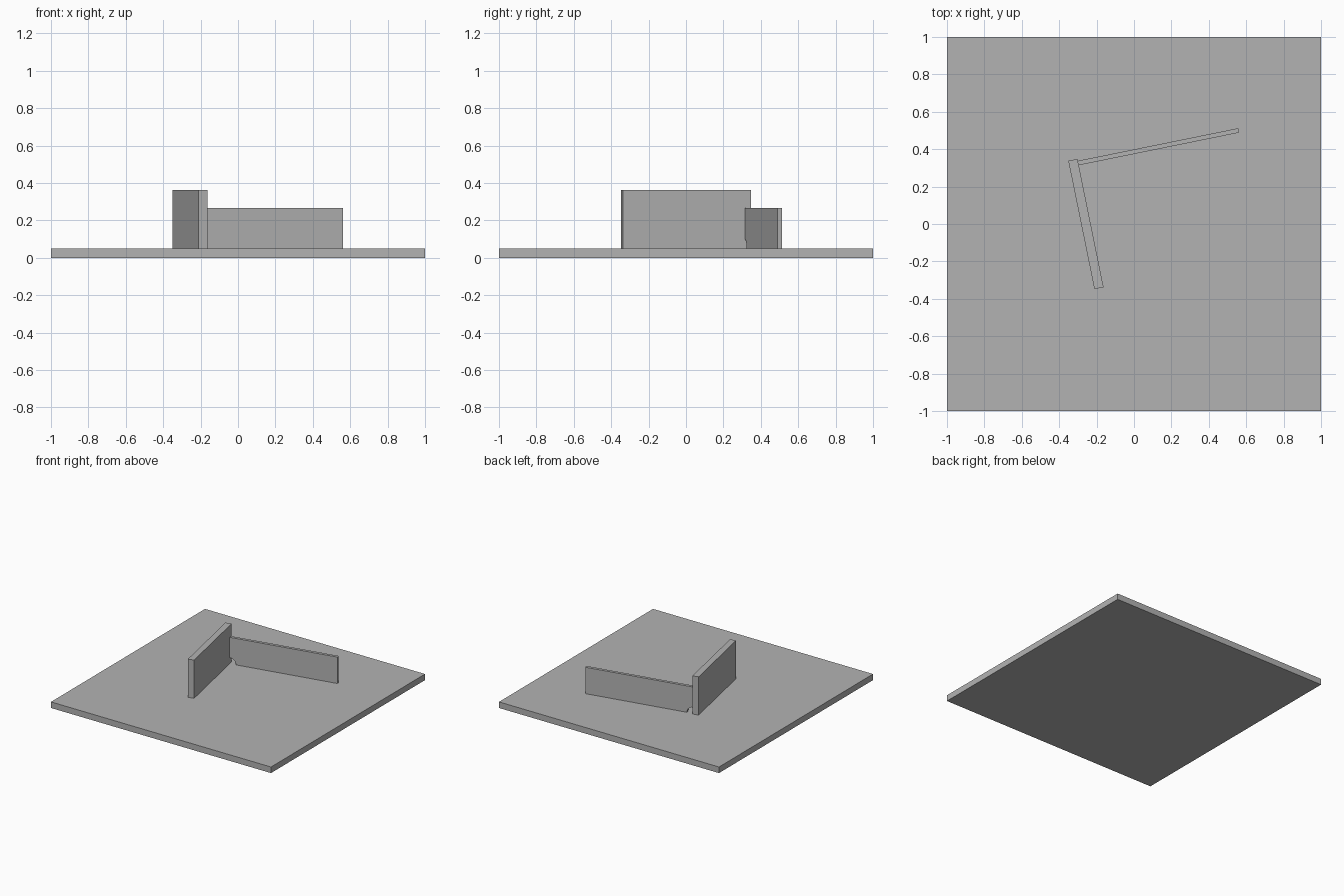
import bpy
import bmesh
import math
from mathutils import Matrix

cube = bpy.data.objects.get("Cube")
if cube:
    bpy.data.objects.remove(cube, do_unlink=True)

grey = bpy.data.materials.new("plain_grey")
grey.use_nodes = True
colour = (0.45, 0.45, 0.45, 1)
grey.diffuse_color = colour
grey.node_tree.nodes["Principled BSDF"].inputs["Base Color"].default_value = colour

BASE_TOP = 0.05
# The walls share one frame, turned about the centre of the tall wall
WALL_FRAME = Matrix.Translation((-0.257, 0, BASE_TOP)) @ Matrix.Rotation(math.radians(11.5), 4, "Z")


def extrude_profile(name, profile, y0, y1, frame=Matrix()):
    """Extrude an (x, z) outline from y0 to y1."""
    bm = bmesh.new()
    face = bm.faces.new([bm.verts.new((x, y0, z)) for x, z in profile])
    extruded = bmesh.ops.extrude_face_region(bm, geom=[face])["geom"]
    verts = [v for v in extruded if isinstance(v, bmesh.types.BMVert)]
    bmesh.ops.translate(bm, verts=verts, vec=(0, y1 - y0, 0))
    bmesh.ops.recalc_face_normals(bm, faces=bm.faces)
    mesh = bpy.data.meshes.new(name)
    bm.to_mesh(mesh)
    bm.free()
    mesh.materials.append(grey)
    obj = bpy.data.objects.new(name, mesh)
    obj.matrix_world = frame
    bpy.context.collection.objects.link(obj)
    return obj


def rectangle(x0, x1, z0, z1):
    return [(x0, z0), (x1, z0), (x1, z1), (x0, z1)]


# Square base plate
extrude_profile("base_plate", rectangle(-1, 1, 0, BASE_TOP), -1, 1)

# Tall thick wall
extrude_profile("tall_wall", rectangle(-0.025, 0.025, 0, 0.314), -0.35, 0.35, WALL_FRAME)

# Low thin wall with a quarter-round notch in its lower inner corner
start, end, height, radius, steps = 0.025, 0.90, 0.217, 0.05, 8
notch = [(start + radius * math.sin(a), radius * math.cos(a))
         for a in (math.pi / 2 * i / steps for i in range(steps + 1))]
extrude_profile("low_wall", notch + [(end, 0), (end, height), (start, height)],
                0.3155, 0.3395, WALL_FRAME)
